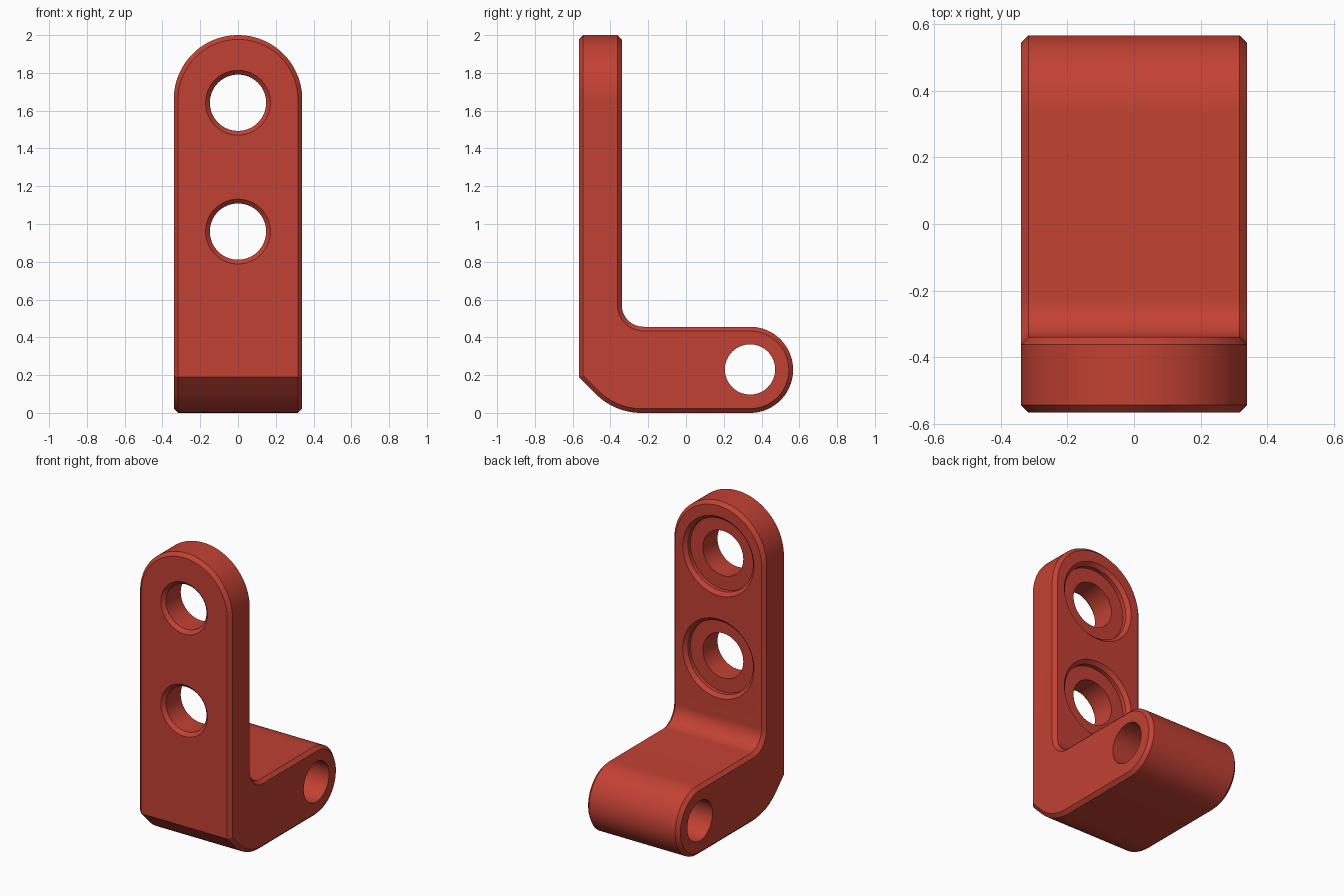
import bpy, bmesh, math
from mathutils import Matrix

if "Cube" in bpy.data.objects:
    bpy.data.objects.remove(bpy.data.objects["Cube"])

W, C = 0.34, 0.0227            # half width, edge chamfer
Y0, Y1 = -0.567, -0.34         # front and back of the upright plate
ZD = 2.0 - W                   # centre height of the rounded top

red = bpy.data.materials.new("brick red")
red.diffuse_color = (0.54, 0.053, 0.033, 1)
red.use_nodes = True
red.node_tree.nodes["Principled BSDF"].inputs["Base Color"].default_value = red.diffuse_color


def finish(name, bm):
    bmesh.ops.remove_doubles(bm, verts=bm.verts, dist=1e-5)
    bmesh.ops.recalc_face_normals(bm, faces=bm.faces)
    me = bpy.data.meshes.new(name)
    bm.to_mesh(me)
    bm.free()
    ob = bpy.data.objects.new(name, me)
    bpy.context.collection.objects.link(ob)
    me.materials.append(red)
    return ob


def arc(cy, cz, r, a0, a1, n):
    return [(cy + r * math.cos(math.radians(a0 + (a1 - a0) * i / n)),
             cz + r * math.sin(math.radians(a0 + (a1 - a0) * i / n))) for i in range(n + 1)]


def side_profile(d):
    """L-shaped side outline, inset by d, open at the top of the plate."""
    cy, R = -0.237, 0.34
    nose = (Y0 + d, R - (Y0 + d - cy) - math.sqrt(2) * (R - d))
    return ([(Y0 + d, ZD), nose]
            + arc(cy, R, R - d, 225, 270, 12)            # heel
            + arc(0.339, 0.228, 0.228 - d, -90, 90, 40)  # barrel end
            + arc(Y1 + 0.115, 0.571, 0.115 + d, 270, 180, 16)  # inner fillet
            + [(Y1 - d, ZD)])


# L-shaped body: four profile rings give the chamfered sides
bm = bmesh.new()
rings = [[bm.verts.new((x, y, z)) for y, z in side_profile(d)]
         for x, d in ((-W, C), (-W + C, 0), (W - C, 0), (W, C))]
for a, b in zip(rings, rings[1:]):
    for i in range(len(a) - 1):
        bm.faces.new((a[i], a[i + 1], b[i + 1], b[i]))
bm.faces.new(rings[0])
bm.faces.new(rings[-1])

# Rounded top: half turn of the same chamfered section
section = [(W - C, Y0), (W, Y0 + C), (W, Y1 - C), (W - C, Y1)]
N = 64
arch = []
for i in range(N + 1):
    t = math.pi * i / N
    arch.append([bm.verts.new((r * math.cos(t), y, ZD + r * math.sin(t))) for r, y in section])
for a, b in zip(arch, arch[1:]):
    for j in range(3):
        bm.faces.new((a[j], a[j + 1], b[j + 1], b[j]))
bm.faces.new([s[0] for s in arch])
bm.faces.new([s[3] for s in arch])
bracket = finish("angle_bracket", bm)


def lathe_cutter(name, rows, mat, n=64):
    """Closed turned solid from (radius, height) rows."""
    bm = bmesh.new()
    loops = [[bm.verts.new((r * math.cos(2 * math.pi * k / n), r * math.sin(2 * math.pi * k / n), h))
              for k in range(n)] for r, h in rows]
    for a, b in zip(loops, loops[1:]):
        for k in range(n):
            m = (k + 1) % n
            bm.faces.new((a[k], a[m], b[m], b[k]))
    bm.faces.new(loops[0])
    bm.faces.new(loops[-1])
    bmesh.ops.transform(bm, matrix=mat, verts=bm.verts)
    ob = finish(name, bm)
    ob.hide_render = True
    return ob


# Bolt holes: chamfered at the front, counterbored at the back
E, HR, BR, BD = 0.02, 0.149, 0.24, 0.05
bolt_rows = [(HR + C + E, Y0 - E), (HR, Y0 + C), (HR, Y1 - BD), (BR, Y1 - BD),
             (BR, Y1 - C), (BR + C + E, Y1 + E)]
to_y = Matrix.Rotation(-math.pi / 2, 4, 'X')
cutters = [lathe_cutter("bolt_hole_cutter", bolt_rows, Matrix.Translation((0, 0, z)) @ to_y)
           for z in (1.642, 0.96)]
# Pivot hole across the barrel
cutters.append(lathe_cutter("pivot_hole_cutter", [(0.133, -0.5), (0.133, 0.5)],
               Matrix.Translation((0, 0.339, 0.23)) @ Matrix.Rotation(math.pi / 2, 4, 'Y')))

for c in cutters:
    mod = bracket.modifiers.new(c.name, 'BOOLEAN')
    mod.operation, mod.solver, mod.object = 'DIFFERENCE', 'EXACT', c

bpy.ops.object.select_all(action='DESELECT')
bracket.select_set(True)
bpy.context.view_layer.objects.active = bracket
bpy.ops.object.convert(target='MESH')
for c in cutters:
    bpy.data.objects.remove(c)
bpy.ops.object.shade_smooth_by_angle(angle=math.radians(30))
